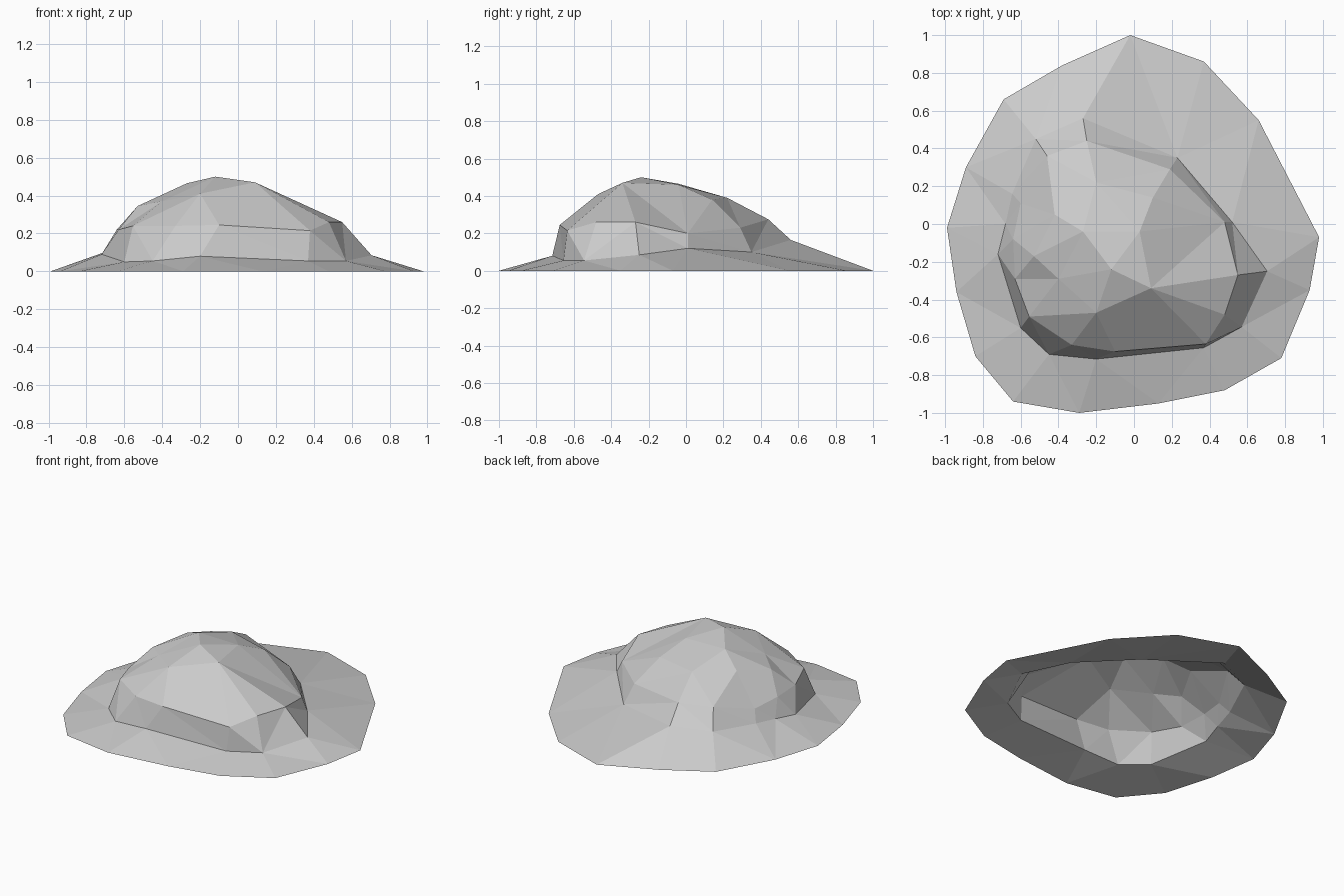
import bpy
import bmesh
from mathutils import Vector
from mathutils.geometry import delaunay_2d_cdt

cube = bpy.data.objects.get("Cube")
if cube:
    bpy.data.objects.remove(cube, do_unlink=True)

# One plain grey stone colour
stone = bpy.data.materials.new("stone_grey")
stone.use_nodes = True
grey = (0.6, 0.6, 0.6, 1)
stone.diffuse_color = grey
stone.node_tree.nodes["Principled BSDF"].inputs["Base Color"].default_value = grey

# Ground outline of the skirt, resting on the floor
outline = [(-.02, 1), (-.38, .84), (-.69, .66), (-.89, .3), (-.99, -.02),
           (-.94, -.36), (-.84, -.7), (-.64, -.94), (-.29, -1), (.13, -.95),
           (.48, -.88), (.78, -.71), (.93, -.35), (.98, -.07), (.66, .55), (.37, .86)]

# Foot of the mound, where it meets the skirt
foot = [(-.27, .56, .165), (-.52, .45, .15), (-.645, .16, .13), (-.68, 0, .11),
        (-.72, -.16, .09), (-.6, -.55, .05), (-.45, -.69, .055), (-.2, -.715, .08),
        (.37, -.655, .055), (.57, -.545, .055), (.705, -.25, .085),
        (.52, .01, .12), (.23, .35, .1)]

# Shoulder above the steep lower wall
shoulder = [(-.25, .44, .275), (-.46, .36, .27), (-.6, .11, .2), (-.64, -.08, .22),
            (-.63, -.29, .22), (-.555, -.49, .24), (-.33, -.64, .24), (-.1, -.675, .245),
            (.38, -.635, .215), (.48, -.48, .26), (.55, -.27, .26),
            (.48, .01, .2), (.19, .29, .23)]

# Facet corners on the crown
crown = [(-.12, -.24, .5), (-.4, -.29, .37), (-.2, -.47, .41), (.09, -.34, .47),
         (.03, -.04, .46), (.1, .14, .38), (-.2, .22, .39), (-.27, -.04, .465),
         (-.42, .05, .39), (-.53, -.17, .345)]


def ring_edges(start, count):
    """Closed loop of edges over consecutive points."""
    return [(start + i, start + (i + 1) % count) for i in range(count)]


def make_part(name, points, faces):
    """Build a flat shaded, open shell from the shared surface points."""
    bm = bmesh.new()
    verts = {}
    for face in faces:
        for i in face:
            if i not in verts:
                verts[i] = bm.verts.new(points[i])
        bm.faces.new([verts[i] for i in face])
    bm.normal_update()
    for face in bm.faces:
        if face.normal.z < 0:
            face.normal_flip()
    mesh = bpy.data.meshes.new(name)
    bm.to_mesh(mesh)
    bm.free()
    mesh.materials.append(stone)
    part = bpy.data.objects.new(name, mesh)
    bpy.context.collection.objects.link(part)
    return part


# Triangulate the whole surface in plan, keeping the rings as creases
points = [Vector((x, y, 0)) for x, y in outline]
points += [Vector(p) for p in foot + shoulder + crown]
foot_start = len(outline)
mound_start = foot_start + len(foot)
edges = ring_edges(0, len(outline))
edges += ring_edges(foot_start, len(foot))
edges += ring_edges(mound_start, len(shoulder))
result = delaunay_2d_cdt([p.to_2d() for p in points], edges, [], 1, 1e-5)
source = [ids[0] for ids in result[3]]
triangles = [[source[i] for i in face] for face in result[2]]

# Split into the hollow mound and the sloping skirt around it
make_part("rock_mound", points, [t for t in triangles if max(t) >= mound_start])
make_part("ground_skirt", points, [t for t in triangles if max(t) < mound_start])
